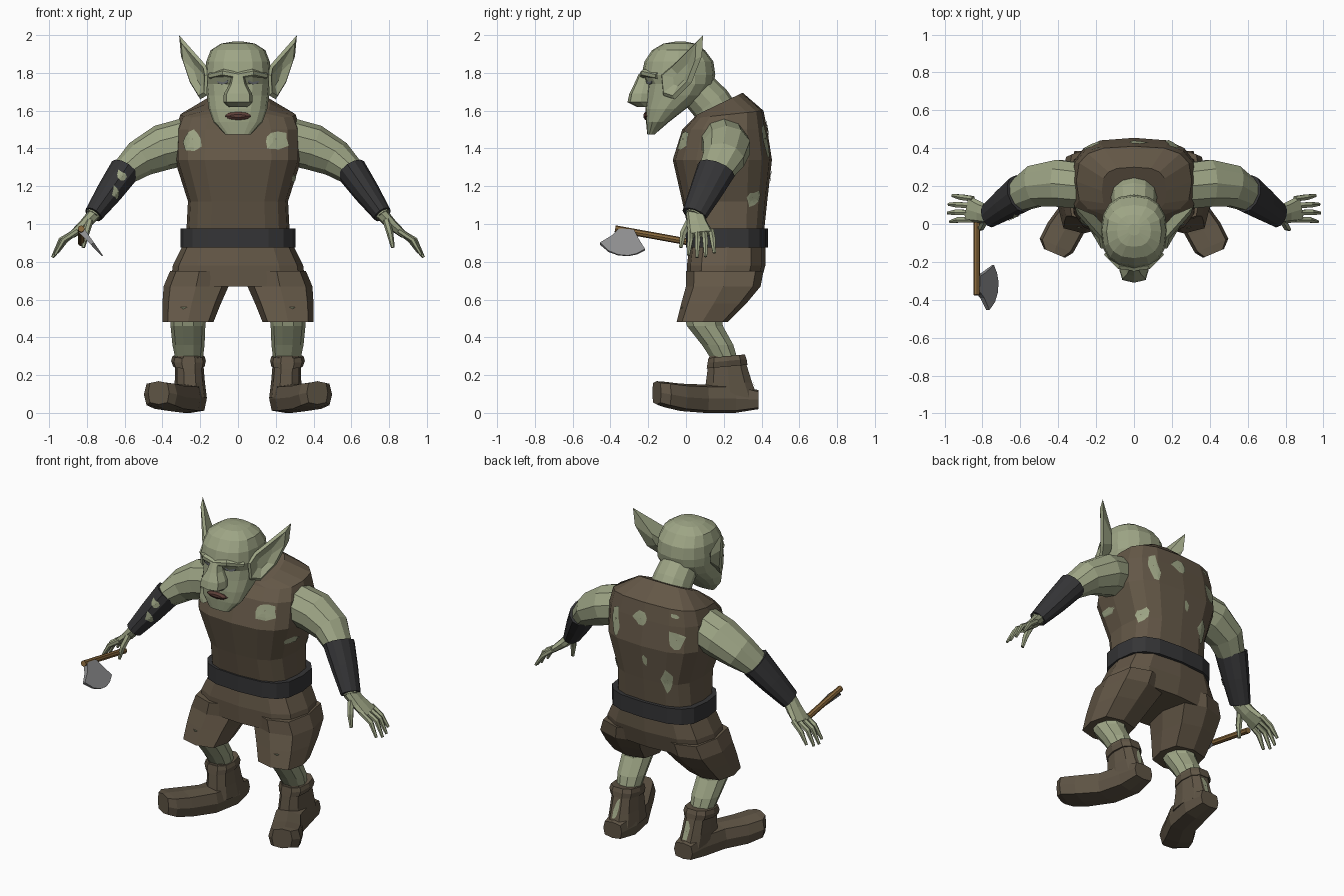
import bpy, bmesh, math, random
from mathutils import Vector as V
from mathutils.bvhtree import BVHTree

random.seed(4)


def material(name, rgb):
    m = bpy.data.materials.new(name)
    m.diffuse_color = (*rgb, 1)
    return m


SKIN = material("green_skin", (0.34, 0.375, 0.235))
CLOTH = material("brown_cloth", (0.125, 0.095, 0.062))
BOOT = material("brown_boot", (0.115, 0.09, 0.06))
BLACK = material("black_leather", (0.035, 0.035, 0.037))
WOOD = material("wood", (0.25, 0.14, 0.045))
STEEL = material("steel", (0.27, 0.27, 0.275))
LIP = material("lip", (0.11, 0.05, 0.04))
EYE = material("eye", (0.13, 0.14, 0.15))


def finish(name, bm, mat):
    me = bpy.data.meshes.new(name)
    bm.to_mesh(me)
    bm.free()
    me.materials.append(mat)
    ob = bpy.data.objects.new(name, me)
    bpy.context.collection.objects.link(ob)
    return ob


def skin(name, rings, mat):
    """Bridge rings of points and cap both ends."""
    bm = bmesh.new()
    vs = [[bm.verts.new(p) for p in r] for r in rings]
    n = len(vs[0])
    for a, b in zip(vs, vs[1:]):
        for i in range(n):
            j = (i + 1) % n
            bm.faces.new((a[i], a[j], b[j], b[i]))
    bm.faces.new(vs[0])
    bm.faces.new(vs[-1])
    bmesh.ops.recalc_face_normals(bm, faces=bm.faces)
    return finish(name, bm, mat)


def loft(name, secs, mat, n=8, p=2.0):
    """Skin over superellipse sections (centre, half axis u, half axis v)."""
    def pw(t):
        return math.copysign(abs(t) ** (2 / p), t) if abs(t) > 1e-6 else 0
    angs = [2 * math.pi * i / n for i in range(n)]
    return skin(name, [[c + u * pw(math.cos(a)) + v * pw(math.sin(a)) for a in angs]
                       for c, u, v in secs], mat)


def ring(z, y0, y1, rx, x=0, tilt=0):
    return V((x, (y0 + y1) / 2, z)), V((rx, 0, 0)), V((0, (y1 - y0) / 2, tilt))


def limb(name, pts, mat, n=8, p=2.0):
    """Tube through (x, y, z, radius across y, other radius)."""
    P = [V(q[:3]) for q in pts]
    secs = []
    for i, q in enumerate(pts):
        t = (P[min(i + 1, len(P) - 1)] - P[max(i - 1, 0)]).normalized()
        ref = V((0, 0, 1)) if abs(t.y) > 0.8 else V((0, 1, 0))
        u = t.cross(ref).normalized()
        secs.append((P[i], u * q[-1], u.cross(t) * q[3]))
    return loft(name, secs, mat, n, p)


def patch(name, ob, x, z, w, h, d, mat=SKIN):
    """Ragged hole drawn as a thin plate laid on the surface; d=-1 front, 1 back."""
    me = ob.data
    tree = BVHTree.FromPolygons([v.co for v in me.vertices], [f.vertices[:] for f in me.polygons])

    def drop(px, pz):
        hit = tree.ray_cast(V((px, 2 * d, pz)), V((0, -d, 0)))
        return hit[0] + hit[1] * 0.005 * (1 if hit[1].y * d > 0 else -1) if hit[0] else None
    n = 9
    rad = [random.uniform(0.5, 1.05) for _ in range(n)]
    pts = [[drop(x + w * f * r * math.cos(6.283 * i / n), z + h * f * r * math.sin(6.283 * i / n))
            for i, r in enumerate(rad)] for f in (0.05, 0.35, 0.7, 1)]
    bm = bmesh.new()
    for a, b in zip(pts, pts[1:]):
        for i in range(n):
            q = (a[i], a[(i + 1) % n], b[(i + 1) % n], b[i])
            if all(q):
                f = bm.faces.new([bm.verts.new(c) for c in q])
                f.normal_update()
                if f.normal.y * d < 0:
                    f.normal_flip()
    finish(name, bm, mat)


# Torso: vest, belt, hips
vest = loft("vest", [ring(0.93, 0.02, 0.41, 0.275), ring(1.12, -0.02, 0.43, 0.265),
                     ring(1.34, -0.07, 0.455, 0.335), ring(1.5, -0.02, 0.43, 0.33),
                     ring(1.58, 0.04, 0.41, 0.305, tilt=0.02),
                     ring(1.635, 0.05, 0.30, 0.17, tilt=0.06)], CLOTH, 16, 3)
loft("belt", [ring(0.875, 0.0, 0.435, 0.305), ring(0.975, 0.0, 0.435, 0.305)], BLACK, 16, 3)
loft("hips", [ring(0.90, 0.02, 0.42, 0.285), ring(0.78, 0.005, 0.42, 0.345),
              ring(0.67, 0.01, 0.39, 0.36)], CLOTH, 12, 3)
for i, q in enumerate([(-.24, 1.45, .07, .07, -1), (.2, 1.45, .09, .06, -1), (.3, 1.24, .02, .03, -1),
                       (.2, 1.45, .04, .12, 1), (.02, 1.5, .06, .05, 1), (-.22, 1.42, .06, .08, 1),
                       (-.16, 1.15, .04, .1, 1), (-.2, 1.56, .03, .02, 1), (.24, 1.14, .03, .05, 1),
                       (-.02, 1.25, .02, .04, 1)]):
    patch(f"vest_hole_{i}", vest, *q)

# Neck and head
limb("neck", [(0, 0.2, 1.52, .12, .13), (0, 0.13, 1.64, .11, .12), (0, 0.0, 1.78, .1, .11)], SKIN, 12)
loft("head", [ring(1.475, -.205, -.165, .07), ring(1.54, -.212, -.09, .13),
              ring(1.61, -.215, .0, .155), ring(1.68, -.21, .1, .165), ring(1.74, -.205, .145, .172),
              ring(1.79, -.235, .155, .175), ring(1.86, -.22, .145, .168), ring(1.92, -.18, .1, .145),
              ring(1.955, -.12, .05, .09), ring(1.965, -.06, 0, .03)], SKIN, 16, 2.4)
loft("nose", [ring(1.795, -.25, -.17, .03), ring(1.74, -.275, -.17, .045), ring(1.69, -.30, -.17, .075),
              ring(1.645, -.31, -.17, .078), ring(1.62, -.26, -.17, .05)], SKIN, 8, 3)
loft("mouth", [(V((0, y, 1.572)), V((w, 0, 0)), V((0, 0, h))) for y, w, h in
               ((-.18, .075, .025), (-.215, .07, .022), (-.226, .045, .008))], LIP)
for s, side in ((1, "left"), (-1, "right")):
    limb(side + "_brow", [(0, -.23, 1.785, .02, .018), (s * .075, -.222, 1.80, .02, .02),
                          (s * .145, -.15, 1.785, .02, .018)], SKIN, 6)
    loft(side + "_eye", [(V((s * .082, y, 1.755)), V((w, -s * w * -.5, 0)), V((0, 0, .016)))
                         for y, w in ((-.16, .035), (-.197, .03))], EYE)
    # Pointed ear with a hollow face
    edge = [V((s * x, y, z)) for x, y, z in
            ((.16, -.13, 1.79), (.17, -.07, 1.84), (.312, .09, 2.0), (.302, .085, 1.89),
             (.255, .03, 1.75), (.2, -.06, 1.66), (.165, -.12, 1.68))]
    front, back = V((s * .195, -.035, 1.77)), V((s * .165, .03, 1.78))
    skin(side + "_ear", [[front.lerp(p, .35) for p in edge],
                         [front.lerp(p, .82) + V((s * .01, -.015, 0)) for p in edge],
                         edge, [back.lerp(p, .3) for p in edge]], SKIN)

    # Arm, cuff, hand
    limb(side + "_arm", [(s * .26, .2, 1.44, .125, .125), (s * .40, .215, 1.405, .13, .122),
                         (s * .52, .20, 1.345, .115, .1), (s * .61, .15, 1.265, .09, .072),
                         (s * .77, .04, 1.045, .045, .04)], SKIN, 10)
    cuff = limb(side + "_cuff", [(s * .6, .16, 1.285, .105, .082), (s * .68, .105, 1.17, .088, .07),
                                 (s * .765, .045, 1.05, .068, .05)], BLACK, 12)
    if s < 0:
        patch("cuff_hole_upper", cuff, -.615, 1.25, .035, .04, -1)
        patch("cuff_hole_lower", cuff, -.65, 1.17, .02, .05, -1)
    limb(side + "_palm", [(s * .755, .045, 1.06, .045, .035), (s * .81, .06, 1.0, .055, .03),
                          (s * .875, .078, .945, .07, .02)], SKIN, 8, 2.6)
    for i in range(4):
        y = .022 + .037 * i
        k = (0, .012, .008, -.012)[i]
        limb(f"{side}_finger_{i}", [(s * .85, y, .965, .016, .016), (s * (.925 + k), y + .003 * i, .915, .017, .015),
                                    (s * (.97 + k), y - .01 + .009 * i, .835 - k, .009, .008)], SKIN, 6)
    limb(side + "_thumb", [(s * .785, .02, 1.02, .02, .02), (s * .805, -.015, .95, .02, .018),
                           (s * .82, -.028, .875, .01, .01)], SKIN, 6)

    # Trouser leg, shin
    loft(side + "_trouser_leg", [ring(.75, .0, .41, .155, s * .205), ring(.67, .0, .395, .172, s * .222),
                                 ring(.58, -.025, .32, .155, s * .245),
                                 ring(.48, -.05, .22, .135, s * .265)], CLOTH, 8, 3)
    loft(side + "_shin", [ring(.56, -.03, .19, .1, s * .26), ring(.46, .0, .2, .092, s * .265),
                          ring(.36, .08, .255, .085, s * .262), ring(.27, .14, .28, .07, s * .258)], SKIN, 10)

    # Boot: shaft, cuff band, turned-out foot
    shaft = loft(side + "_boot_shaft", [ring(.08, .09, .385, .085, s * .25), ring(.16, .10, .355, .08, s * .255),
                                        ring(.3, .12, .31, .073, s * .26)], BOOT, 10, 2.5)
    loft(side + "_boot_band", [ring(.245, .105, .33, .083, s * .26, .01), ring(.275, .11, .325, .092, s * .262, .01),
                               ring(.3, .115, .315, .085, s * .262, .01)], BOOT, 10, 2.5)
    patch(side + "_boot_hole", shaft, s * .25, .18, .025, .08, 1)
    secs = []
    for x, y, lo, hi, w in ((.25, .385, .02, .12, .065), (.25, .26, 0, .15, .085), (.285, .1, 0, .15, .09),
                            (.365, -.03, .01, .155, .098), (.41, -.115, .03, .165, .096), (.42, -.155, .045, .168, .06)):
        a = .4 * min(1, max(0, (.3 - y) * 3))
        secs.append((V((s * x, y, (lo + hi) / 2)), V((s * w * math.cos(a), w * math.sin(a), 0)),
                     V((0, 0, (hi - lo) / 2))))
    loft(side + "_boot_foot", secs, BOOT, 8, 4)

# Hand axe
limb("axe_handle", [(-.83, .04, .90, .018, .018), (-.83, -.375, .975, .018, .018)], WOOD, 8)
across, down = V((.77, 0, .64)), V((.64, 0, -.77))
outline = ((-.355, 0), (-.275, .01), (-.255, .06), (-.217, .134), (-.26, .163), (-.307, .176),
           (-.36, .17), (-.41, .145), (-.455, .092), (-.39, .045))
skin("axe_blade", [[V((-.83, y, .967)) + down * t + across * d * (.018 - .085 * t) for y, t in outline]
                   for d in (-1, 1)], STEEL)
